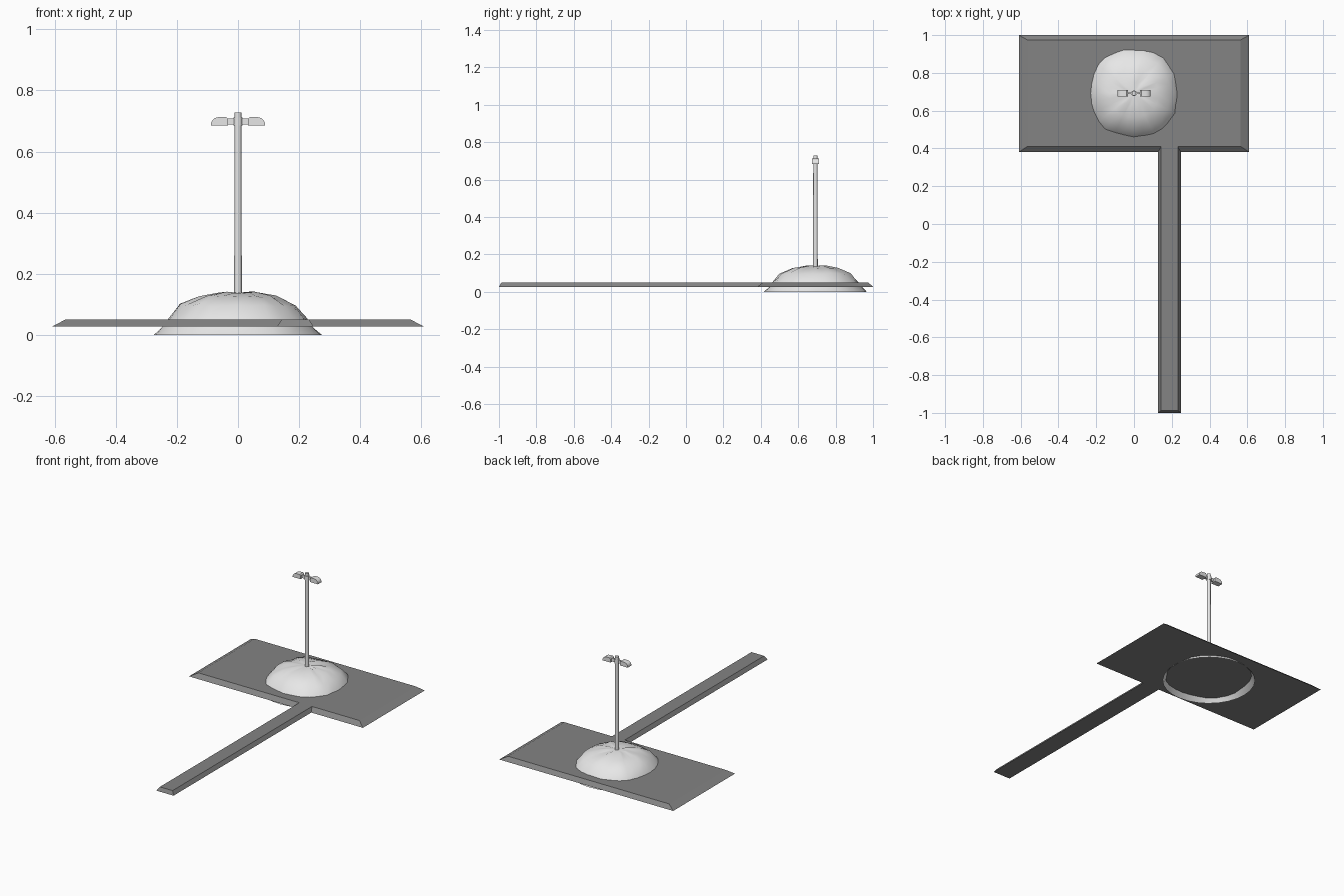
import bpy, bmesh, math, random

if "Cube" in bpy.data.objects:
    bpy.data.objects.remove(bpy.data.objects["Cube"])

random.seed(4)


def material(name, v):
    m = bpy.data.materials.new(name)
    m.diffuse_color = (v, v, v, 1)
    m.use_nodes = True
    m.node_tree.nodes["Principled BSDF"].inputs["Base Color"].default_value = m.diffuse_color
    return m


LIGHT = material("light grey", 0.8)
DARK = material("dark grey", 0.23)
CY = 0.692  # centre of mound and lamp post in y


def make(name, bm, mat, smooth=None):
    me = bpy.data.meshes.new(name)
    bm.to_mesh(me)
    bm.free()
    ob = bpy.data.objects.new(name, me)
    bpy.context.collection.objects.link(ob)
    me.materials.append(mat)
    if smooth:
        bpy.ops.object.select_all(action='DESELECT')
        ob.select_set(True)
        bpy.context.view_layer.objects.active = ob
        bpy.ops.object.shade_smooth_by_angle(angle=math.radians(smooth))
    return ob


def bridge(bm, a, b):
    n = len(a)
    for i in range(n):
        j = (i + 1) % n
        bm.faces.new((a[i], a[j], b[j], b[i]))


# T-shaped pavement slab with sloping edges
def t_outline(x, y0, y1, p0, p1, end):
    return [(p0, end), (p1, end), (p1, y0), (x, y0), (x, y1), (-x, y1), (-x, y0), (p0, y0)]


bm = bmesh.new()
low = [bm.verts.new((x, y, 0.027)) for x, y in t_outline(0.61, 0.38, 1.0, 0.127, 0.248, -1.0)]
top = [bm.verts.new((x, y, 0.05)) for x, y in t_outline(0.565, 0.41, 0.975, 0.143, 0.232, -0.987)]
bridge(bm, low, top)
bm.faces.new(top)
bm.faces.new(low[::-1])
make("pavement", bm, DARK)

# Open-bottomed, slightly lumpy mound: (radius, height) profile
bm = bmesh.new()
N = 28
rings = []
for k, (r, z) in enumerate([(0.275, 0), (0.252, 0.027), (0.232, 0.055), (0.195, 0.098),
                            (0.13, 0.124), (0.06, 0.138)]):
    ring = []
    for i in range(N):
        a = 2 * math.pi * i / N
        lump = 0 if k == 0 else 0.022 * math.cos(4 * a + math.pi) + random.uniform(-0.03, 0.02)
        q = r * (1 + lump)
        dz = random.uniform(-0.004, 0.005) if k > 2 else 0
        ring.append(bm.verts.new((q * math.cos(a), CY + q * math.sin(a), z + dz)))
    if rings:
        bridge(bm, rings[-1], ring)
    rings.append(ring)
tip = bm.verts.new((0, CY, 0.138))
for i in range(N):
    bm.faces.new((rings[-1][i], rings[-1][(i + 1) % N], tip))
make("mound", bm, LIGHT, 40)


# Lamp post and its collar
def tube(name, r0, r1, z0, z1, sides=12):
    bm = bmesh.new()
    bmesh.ops.create_cone(bm, cap_ends=True, segments=sides, radius1=r0, radius2=r1, depth=z1 - z0)
    bmesh.ops.translate(bm, verts=bm.verts, vec=(0, CY, (z0 + z1) / 2))
    make(name, bm, LIGHT, 35)


tube("post", 0.0125, 0.0115, 0.12, 0.728)
tube("post_collar", 0.015, 0.015, 0.685, 0.712)


# Extrude an x-z profile in y, mirrored by side
def slab(name, pts, half, side, round_off=0):
    bm = bmesh.new()
    a = [bm.verts.new((side * x, CY - half, z)) for x, z in pts]
    b = [bm.verts.new((side * x, CY + half, z)) for x, z in pts]
    bridge(bm, a, b)
    bm.faces.new(a[::-1])
    bm.faces.new(b)
    bmesh.ops.recalc_face_normals(bm, faces=bm.faces)
    make(name, bm, LIGHT, 35)


for side, label in ((-1, "left"), (1, "right")):
    # arm joining lamp to post
    slab(label + "_arm", [(0.01, 0.688), (0.04, 0.688), (0.04, 0.708), (0.01, 0.708)], 0.005, side)
    # lamp head with rounded outer end
    slab(label + "_lamp", [(0.033, 0.685), (0.088, 0.685), (0.088, 0.694), (0.084, 0.703),
                           (0.075, 0.71), (0.062, 0.713), (0.04, 0.713), (0.033, 0.708)], 0.018, side)
